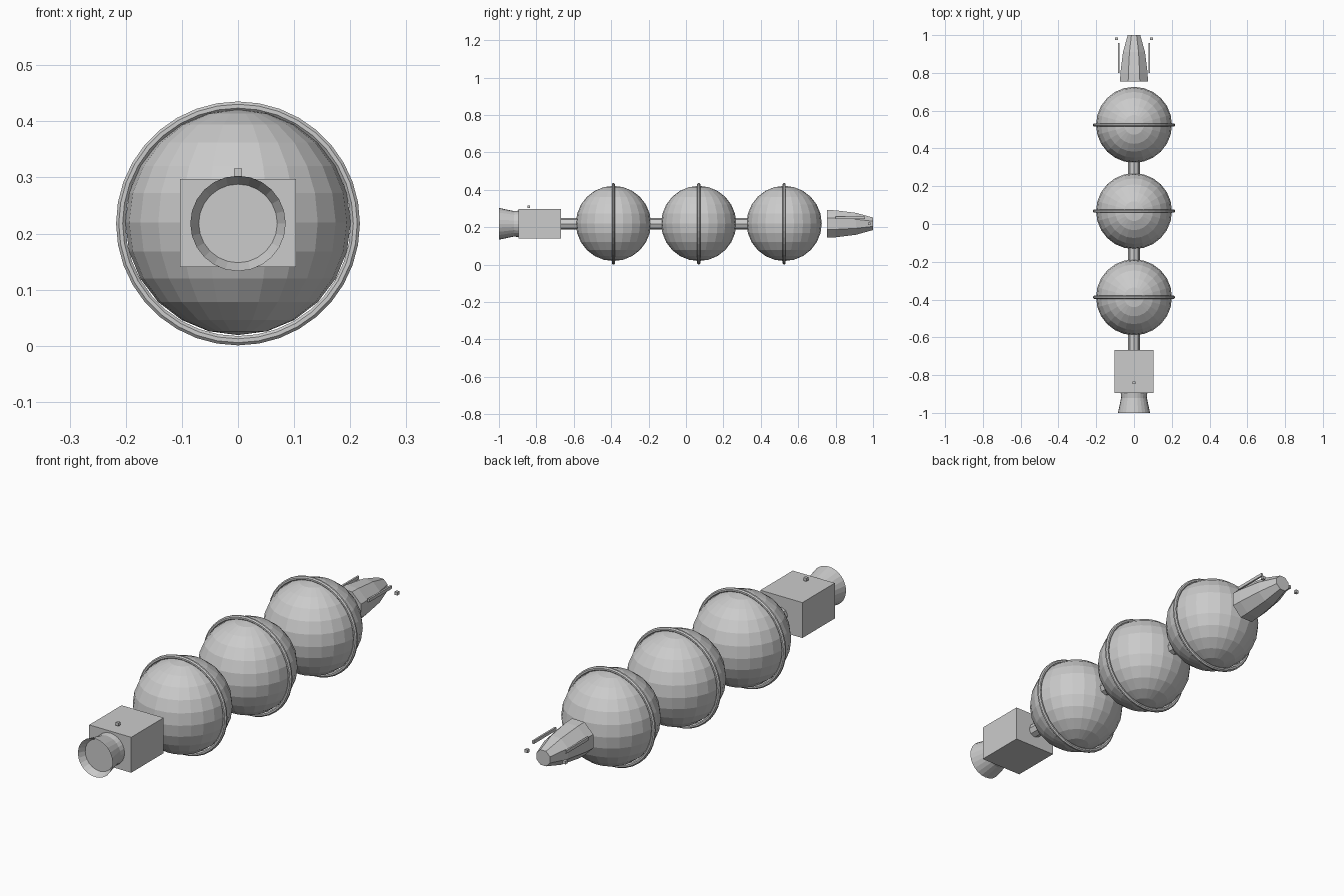
import bpy, bmesh, math
from mathutils import Matrix

if "Cube" in bpy.data.objects:
    bpy.data.objects.remove(bpy.data.objects["Cube"])

ZC = 0.218  # height of the long axis

grey = bpy.data.materials.new("plain_grey")
grey.diffuse_color = (0.6, 0.6, 0.6, 1)
grey.use_nodes = True
grey.node_tree.nodes["Principled BSDF"].inputs["Base Color"].default_value = grey.diffuse_color


def finish(name, bm):
    bmesh.ops.recalc_face_normals(bm, faces=bm.faces)
    me = bpy.data.meshes.new(name)
    bm.to_mesh(me)
    bm.free()
    me.materials.append(grey)
    ob = bpy.data.objects.new(name, me)
    bpy.context.collection.objects.link(ob)
    return ob


def box(name, lo, hi):
    bm = bmesh.new()
    size = [b - a for a, b in zip(lo, hi)]
    mid = [(a + b) / 2 for a, b in zip(lo, hi)]
    bmesh.ops.create_cube(bm, size=1, matrix=Matrix.Translation(mid) @ Matrix.Diagonal((*size, 1)))
    return finish(name, bm)


def lathe(name, profile, n, turn=0.0, closed=False):
    """Revolve (y, radius) points about the long axis; cap the ends or close the loop."""
    bm = bmesh.new()
    rings = []
    for y, r in profile:
        angles = [turn + 2 * math.pi * i / n for i in range(n)]
        rings.append([bm.verts.new((r * math.cos(a), y, ZC + r * math.sin(a))) for a in angles])
    pairs = list(zip(rings, rings[1:]))
    if closed:
        pairs.append((rings[-1], rings[0]))
    else:
        bm.faces.new(rings[0])
        bm.faces.new(rings[-1])
    for a, b in pairs:
        for i in range(n):
            j = (i + 1) % n
            bm.faces.new((a[i], a[j], b[j], b[i]))
    return finish(name, bm)


# Three spherical modules, each with a hoop around it
for k, y in enumerate((-0.388, 0.068, 0.525), 1):
    bm = bmesh.new()
    bmesh.ops.create_uvsphere(bm, u_segments=24, v_segments=12, radius=0.201,
                              matrix=Matrix.Translation((0, y, ZC + 0.002)))
    finish(f"sphere_module_{k}", bm)
    hoop = [(y + 0.009 * math.cos(t), 0.209 + 0.009 * math.sin(t))
            for t in (math.pi * (i + 0.5) / 4 for i in range(8))]
    lathe(f"hoop_{k}", hoop, 36, closed=True)

# Connecting tubes between the modules
for k, (a, b) in enumerate(((-0.68, -0.57), (-0.21, -0.11), (0.25, 0.345)), 1):
    lathe(f"connector_tube_{k}", [(a, 0.031), (b, 0.031)], 8)

# Service block with sensor on top
box("service_block", (-0.103, -0.895, 0.14), (0.103, -0.668, 0.297))
box("top_sensor", (-0.007, -0.847, 0.302), (0.007, -0.833, 0.316))

# Flared nozzle with recessed end
lathe("nozzle", [(-0.89, 0.071), (-0.92, 0.068), (-1.0, 0.085), (-0.97, 0.070)], 24)

# Tapered eight-sided nose capsule
lathe("nose_capsule", [(0.755, 0.080), (0.80, 0.078), (0.91, 0.063), (1.0, 0.036)], 8, math.pi / 8)

# Side rods and small tip lights on both sides of the nose
for side, s in (("left", -1), ("right", 1)):
    x = s * 0.08
    box(f"{side}_rod", (x - 0.004, 0.80, 0.243), (x + 0.004, 0.957, 0.257))
    x = s * 0.093
    box(f"{side}_tip_light", (x - 0.007, 0.973, 0.211), (x + 0.007, 0.987, 0.225))
